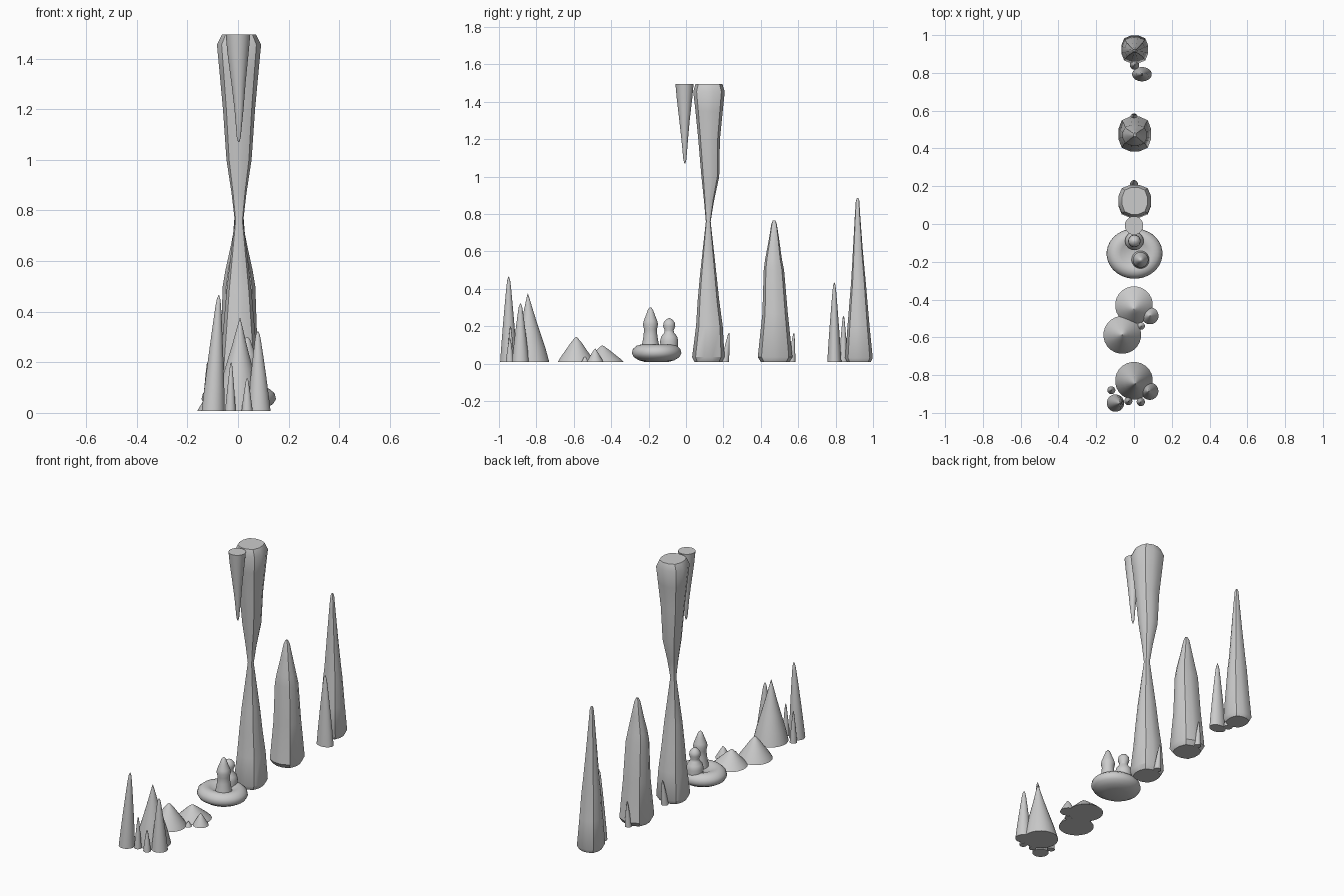
import bpy, bmesh, math

BASE = 0.008


def loft(name, rings, sides=24, power=2.0, angle=35):
    """Stack rings (z, x, y, rx, ry) into a closed body; power > 2 squares the section."""
    bm = bmesh.new()
    loops = []
    for z, x, y, rx, ry in rings:
        loop = []
        for i in range(sides):
            a = 2 * math.pi * (i + 0.5) / sides
            c, s = math.cos(a), math.sin(a)
            k = (abs(c) ** power + abs(s) ** power) ** (-1 / power)
            loop.append(bm.verts.new((x + rx * c * k, y + ry * s * k, z)))
        loops.append(loop)
    for lo, hi in zip(loops, loops[1:]):
        for i in range(sides):
            j = (i + 1) % sides
            bm.faces.new((lo[i], lo[j], hi[j], hi[i]))
    bm.faces.new(loops[0][::-1])
    bm.faces.new(loops[-1])
    bmesh.ops.recalc_face_normals(bm, faces=bm.faces)
    me = bpy.data.meshes.new(name)
    bm.to_mesh(me)
    bm.free()
    ob = bpy.data.objects.new(name, me)
    bpy.context.collection.objects.link(ob)
    bpy.ops.object.select_all(action='DESELECT')
    ob.select_set(True)
    bpy.context.view_layer.objects.active = ob
    bpy.ops.object.shade_smooth_by_angle(angle=math.radians(angle))
    return ob


def spike(name, x, y, r, top, profile, z0=BASE, lean=(0, 0), ry=None):
    """Tapered round body; profile is (height fraction, radius fraction)."""
    ry = ry or r
    h = top - z0
    return loft(name, [(z0 + t * h, x + lean[0] * t, y + lean[1] * t, r * f, ry * f)
                       for t, f in profile])


def rock(name, spans, half_x):
    """Squarish rock from side outline spans (z, ymin, ymax) and x half widths."""
    return loft(name, [(z, 0.004, (a + b) / 2, w, (b - a) / 2)
                       for (z, a, b), w in zip(spans, half_x)], 12, 2.8)


CONE = [(0, 1), (0.2, 0.83), (0.45, 0.56), (0.7, 0.3), (0.9, 0.11), (1, 0.01)]
SLIM = [(0, 1), (0.2, 0.86), (0.45, 0.66), (0.7, 0.44), (0.88, 0.27), (0.96, 0.17), (1, 0.03)]
MOUND = [(0, 1), (0.2, 0.84), (0.5, 0.55), (0.75, 0.32), (0.92, 0.13), (1, 0.02)]

# Column joined from floor to ceiling
rock("column", [(BASE, 0.045, 0.192), (0.035, 0.032, 0.207), (0.2, 0.053, 0.197),
                (0.34, 0.062, 0.178), (0.48, 0.075, 0.163), (0.76, 0.106, 0.132),
                (0.87, 0.096, 0.150), (1.0, 0.082, 0.178), (1.2, 0.065, 0.182),
                (1.35, 0.050, 0.197), (1.455, 0.038, 0.208), (1.495, 0.050, 0.195)],
     [0.072, 0.088, 0.075, 0.062, 0.05, 0.017, 0.03, 0.05, 0.064, 0.078, 0.088, 0.068])
spike("column_bud", 0, 0.208, 0.022, 0.165, SLIM, lean=(0, 0.022))

# Hanging stalactite
loft("stalactite", [(1.07, 0.003, -0.006, 0.003, 0.003), (1.09, 0.003, -0.006, 0.008, 0.008),
                    (1.2, 0.004, -0.007, 0.018, 0.018), (1.3, 0.002, -0.008, 0.028, 0.028),
                    (1.42, 0, -0.008, 0.042, 0.042), (1.495, 0, -0.008, 0.049, 0.049)])

# Large stalagmites
rock("broad_stalagmite", [(BASE, 0.400, 0.552), (0.035, 0.383, 0.570), (0.27, 0.408, 0.545),
                          (0.5, 0.415, 0.525), (0.56, 0.423, 0.513), (0.66, 0.442, 0.499),
                          (0.745, 0.456, 0.486), (0.765, 0.464, 0.478)],
     [0.074, 0.088, 0.073, 0.065, 0.055, 0.033, 0.016, 0.007])
spike("broad_bud", 0, 0.565, 0.020, 0.165, SLIM, lean=(0, 0.012))
rock("tall_stalagmite", [(BASE, 0.862, 0.988), (0.03, 0.850, 0.999), (0.2, 0.863, 0.982),
                         (0.36, 0.876, 0.968), (0.43, 0.882, 0.962), (0.6, 0.892, 0.946),
                         (0.8, 0.903, 0.931), (0.87, 0.908, 0.927), (0.885, 0.914, 0.921)],
     [0.06, 0.072, 0.062, 0.053, 0.045, 0.032, 0.016, 0.01, 0.004])
spike("tall_side_spike", 0.042, 0.793, 0.052, 0.435, SLIM, ry=0.038)
spike("tall_bud", 0.003, 0.842, 0.025, 0.255, SLIM)

# Flat rounded dish with two bulbous drips
dish = [(0.008, 0.45), (0.018, 0.72), (0.035, 0.92), (0.055, 1), (0.078, 0.96), (0.095, 0.82),
        (0.101, 0.66), (0.096, 0.5), (0.086, 0.35), (0.083, 0.05)]
loft("dish", [(z, 0.003, -0.157, 0.148 * f, 0.133 * f) for z, f in dish], 32, angle=60)
loft("large_drip", [(z, 0.035, -0.19, r, r) for z, r in
                    [(0.07, 0.05), (0.105, 0.045), (0.15, 0.037), (0.185, 0.035), (0.21, 0.041),
                     (0.23, 0.036), (0.265, 0.022), (0.29, 0.013), (0.3, 0.003)]], angle=60)
loft("small_drip", [(z, 0.002, -0.09, r, r) for z, r in
                    [(0.07, 0.045), (0.12, 0.049), (0.145, 0.043), (0.165, 0.027), (0.178, 0.024),
                     (0.2, 0.033), (0.22, 0.03), (0.236, 0.017), (0.243, 0.003)]], angle=60)

# Low mounds
for i, (x, y, r, top, ry) in enumerate([(0, -0.43, 0.1, 0.097, 0.1), (-0.062, -0.587, 0.1, 0.142, 0.1),
                                        (0.085, -0.486, 0.045, 0.08, 0.045),
                                        (0.038, -0.54, 0.02, 0.04, 0.02)]):
    spike(f"mound_{i + 1}", x, y, r, top, MOUND, ry=ry, lean=(0, -0.018 if i == 0 else 0))

# Spike cluster
for i, (x, y, r, top, prof, lean) in enumerate([
        (0, -0.83, 0.1, 0.375, CONE, (0.008, -0.016)),
        (0.083, -0.885, 0.046, 0.322, SLIM, (-0.005, 0)),
        (-0.098, -0.948, 0.046, 0.465, SLIM, (0.022, 0)),
        (-0.12, -0.88, 0.021, 0.2, SLIM, (0, 0)),
        (-0.03, -0.938, 0.021, 0.2, SLIM, (0.003, 0)),
        (0.036, -0.942, 0.022, 0.138, SLIM, (0, 0))]):
    spike(f"cluster_spike_{i + 1}", x, y, r, top, prof, lean=lean)
